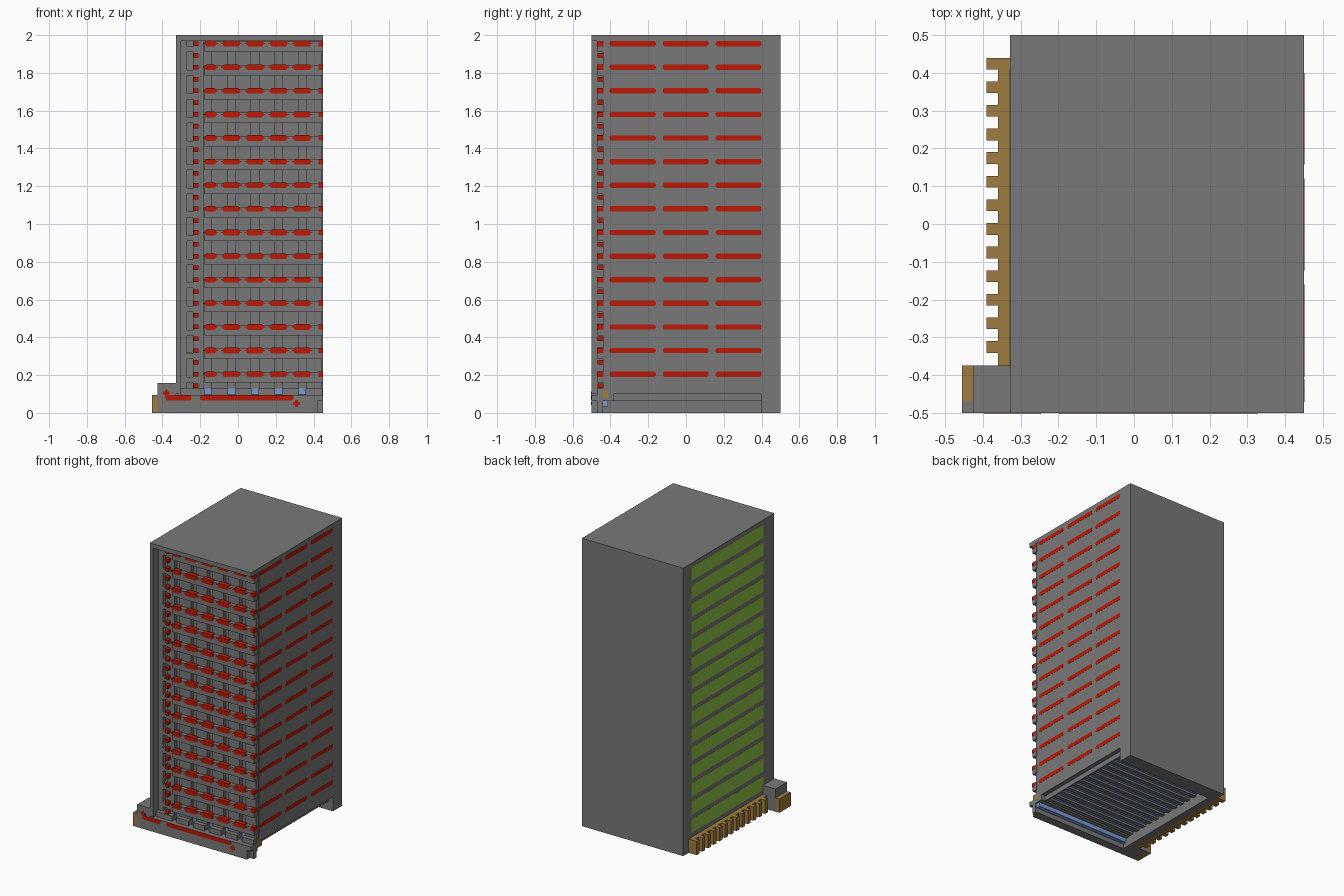
import bpy, bmesh
from mathutils import Vector

cube = bpy.data.objects.get("Cube")
if cube:
    bpy.data.objects.remove(cube, do_unlink=True)


def material(name, rgb):
    m = bpy.data.materials.new(name)
    m.use_nodes = True
    m.diffuse_color = (*rgb, 1)
    m.node_tree.nodes["Principled BSDF"].inputs["Base Color"].default_value = (*rgb, 1)
    return m


GREY = material("concrete grey", (0.19, 0.19, 0.19))
RED = material("signal red", (0.5, 0.01, 0.002))
GREEN = material("leaf green", (0.28, 0.53, 0.06))
BROWN = material("timber brown", (0.35, 0.2, 0.05))
BLUE = material("window blue", (0.2, 0.32, 0.65))


def finish(bm, name, mat):
    bmesh.ops.recalc_face_normals(bm, faces=bm.faces)
    mesh = bpy.data.meshes.new(name)
    bm.to_mesh(mesh)
    bm.free()
    mesh.materials.append(mat)
    obj = bpy.data.objects.new(name, mesh)
    bpy.context.collection.objects.link(obj)


def boxes(name, mat, items):
    """One object made of boxes, each given as x, y and z ranges."""
    bm = bmesh.new()
    for x, y, z in items:
        verts = bmesh.ops.create_cube(bm, size=1)["verts"]
        for v in verts:
            v.co = Vector([(a + b) / 2 + c * (b - a) for (a, b), c in zip((x, y, z), v.co)])
    finish(bm, name, mat)


def bars(name, items, axis, depth, height=0.03, cut=0.008):
    """Red bars with clipped ends; axis is the long direction (0 = x, 1 = y)."""
    bm = bmesh.new()
    for (a, b), z in items:
        h = height / 2
        outline = [(a, z - h + cut), (a + cut, z - h), (b - cut, z - h), (b, z - h + cut),
                   (b, z + h - cut), (b - cut, z + h), (a + cut, z + h), (a, z + h - cut)]
        rings = []
        for d in depth:
            rings.append([bm.verts.new((u, d, w) if axis == 0 else (d, u, w)) for u, w in outline])
        bm.faces.new(rings[0])
        bm.faces.new(rings[1])
        for i in range(8):
            j = (i + 1) % 8
            bm.faces.new((rings[0][i], rings[0][j], rings[1][j], rings[1][i]))
    finish(bm, name, RED)


LEFT, RIGHT = -0.328, 0.45
STEP = 0.125
FLOORS = [1.97 - STEP * i for i in range(15)]
WINDOWS = [-0.16 + STEP * i for i in range(5)]

# Tower core, roof slab and corner post
boxes("tower_core", GREY, [((LEFT, RIGHT), (-0.41, 0.5), (0.1, 1.97))])
boxes("roof_slab", GREY, [((LEFT, RIGHT), (-0.5, 0.5), (1.97, 2))])
boxes("corner_post", GREY, [((LEFT, -0.303), (-0.5, -0.41), (0.1, 1.97))])

# Front wall strips leave the window bays open
skin = (-0.44, -0.41)
strips = [(-0.303, -0.27), (-0.237, -0.18)]
strips += [(w + 0.02, min(w + 0.105, RIGHT)) for w in WINDOWS]
boxes("front_wall", GREY, [(s, skin, (0.13, 1.97)) for s in strips])

# Stair window spandrels between the tall slots
boxes("stair_spandrels", GREY,
      [((-0.27, -0.237), skin, (t - 0.185, t - 0.155)) for t in FLOORS[:-1]]
      + [((-0.27, -0.237), skin, (1.91, 1.94))])
boxes("stair_timber", BROWN,
      [((-0.27, -0.24), (-0.42, -0.41), (z, z + 0.03)) for z in (0.16, 0.29, 0.41)])

# Balcony bands across the front
boxes("balcony_bands", GREY,
      [((-0.177, RIGHT), (-0.468, -0.43), (t - 0.06, t - 0.004)) for t in FLOORS])

# Red bars on the balconies, the stair column and the side wall
front_spans = [(-0.175, -0.115)] + [(w - 0.045, w + 0.045) for w in WINDOWS[1:]]
bars("balcony_red_bars", [(s, t - 0.015) for t in FLOORS for s in front_spans],
     0, (-0.471, -0.438))
boxes("balcony_red_ends", RED,
      [((0.425, RIGHT + 0.001), (-0.471, -0.438), (t - 0.029, t - 0.001)) for t in FLOORS])
boxes("balcony_red_wires", RED,
      [((s[0] - 0.01, s[1] + 0.01), (-0.4705, -0.46), (t - 0.018, t - 0.012))
       for t in FLOORS for s in front_spans])
boxes("stair_red_dots", RED,
      [((-0.235, -0.209), (-0.468, -0.435), (z - 0.012, z + 0.012))
       for z in [1.955 - STEP / 2 * i for i in range(30)]])
side_spans = [(-0.405, -0.16), (-0.123, 0.12), (0.157, 0.4)]
bars("side_red_bars", [(s, t - 0.015) for t in FLOORS for s in side_spans],
     1, (RIGHT - 0.005, RIGHT + 0.001), 0.028)

# Green panels on the other side wall
boxes("green_panels", GREEN,
      [((LEFT - 0.001, LEFT + 0.003), (-0.38, 0.41), (t - 0.094, t)) for t in FLOORS])

# Ground floor: back and side walls under the raised tower
boxes("ground_walls", GREY, [
    ((LEFT, RIGHT), (0.4, 0.5), (0, 0.1)),
    ((LEFT, -0.28), (-0.44, 0.4), (0, 0.1)),
    ((0.41, 0.42), (-0.38, 0.4), (0.065, 0.1)),
])

# Underside: blue ceiling strips between grey beams
boxes("underside_blue_ceiling", BLUE, [((-0.28, 0.41), (-0.38, 0.4), (0.078, 0.1))])
boxes("underside_beams", GREY,
      [((-0.28, 0.41), (y, y + 0.028), (0.065, 0.08))
       for y in [-0.371 + STEP / 2 * i for i in range(13)]])
boxes("underside_blue_beam", BLUE, [((-0.28, 0.44), (-0.44, -0.412), (0.033, 0.062))])
boxes("beam_cap", GREY, [((-0.28, RIGHT), (-0.44, -0.38), (0.062, 0.1))])
boxes("beam_timber", BROWN, [((RIGHT - 0.004, RIGHT + 0.001), (-0.44, -0.41), (0.08, 0.12))])

# Front podium with its end block and raised corner
boxes("podium", GREY, [
    ((-0.425, 0.42), (-0.5, -0.44), (0, 0.065)),
    ((-0.425, RIGHT), (-0.5, -0.44), (0.065, 0.095)),
    ((0.42, RIGHT), (-0.47, -0.44), (0, 0.065)),
    ((-0.425, LEFT), (-0.5, -0.375), (0.095, 0.157)),
    ((-0.425, LEFT), (-0.44, -0.375), (0, 0.095)),
    ((-0.455, -0.425), (-0.5, -0.47), (0.088, 0.095)),
])
boxes("podium_timber", BROWN, [
    ((-0.455, -0.425), (-0.47, -0.375), (0, 0.095)),
    ((-0.455, -0.425), (-0.5, -0.47), (0, 0.088)),
])

# Notched ledge with blue panes set deep in the notches
ledge = [(-0.303, WINDOWS[0] - 0.018)]
ledge += [(w + 0.018, min(w + STEP - 0.018, RIGHT)) for w in WINDOWS]
boxes("notched_ledge", GREY, [(s, (-0.47, -0.41), (0.095, 0.13)) for s in ledge])
boxes("podium_windows", BLUE,
      [((w - 0.018, w + 0.018), (-0.416, -0.408), (0.098, 0.13)) for w in WINDOWS])

# Red line along the podium with a small cross at each end
bars("podium_red_line", [((-0.385, -0.245), 0.08), ((-0.2, 0.295), 0.08)],
     0, (-0.502, -0.495), 0.028)
crosses = [(-0.38, 0.105), (0.31, 0.05)]
boxes("podium_red_crosses", RED,
      [((x - 0.018, x + 0.018), (-0.502, -0.495), (z - 0.007, z + 0.007)) for x, z in crosses]
      + [((x - 0.007, x + 0.007), (-0.5015, -0.495), (z - 0.018, z + 0.018)) for x, z in crosses])

# Toothed timber skirting along the green side
boxes("timber_skirting", BROWN,
      [((-0.36, LEFT), (-0.375, 0.44), (0, 0.095))]
      + [((-0.39, -0.36), (y, y + 0.031), (0, 0.095))
         for y in [0.409 - STEP / 2 * i for i in range(13)]])
